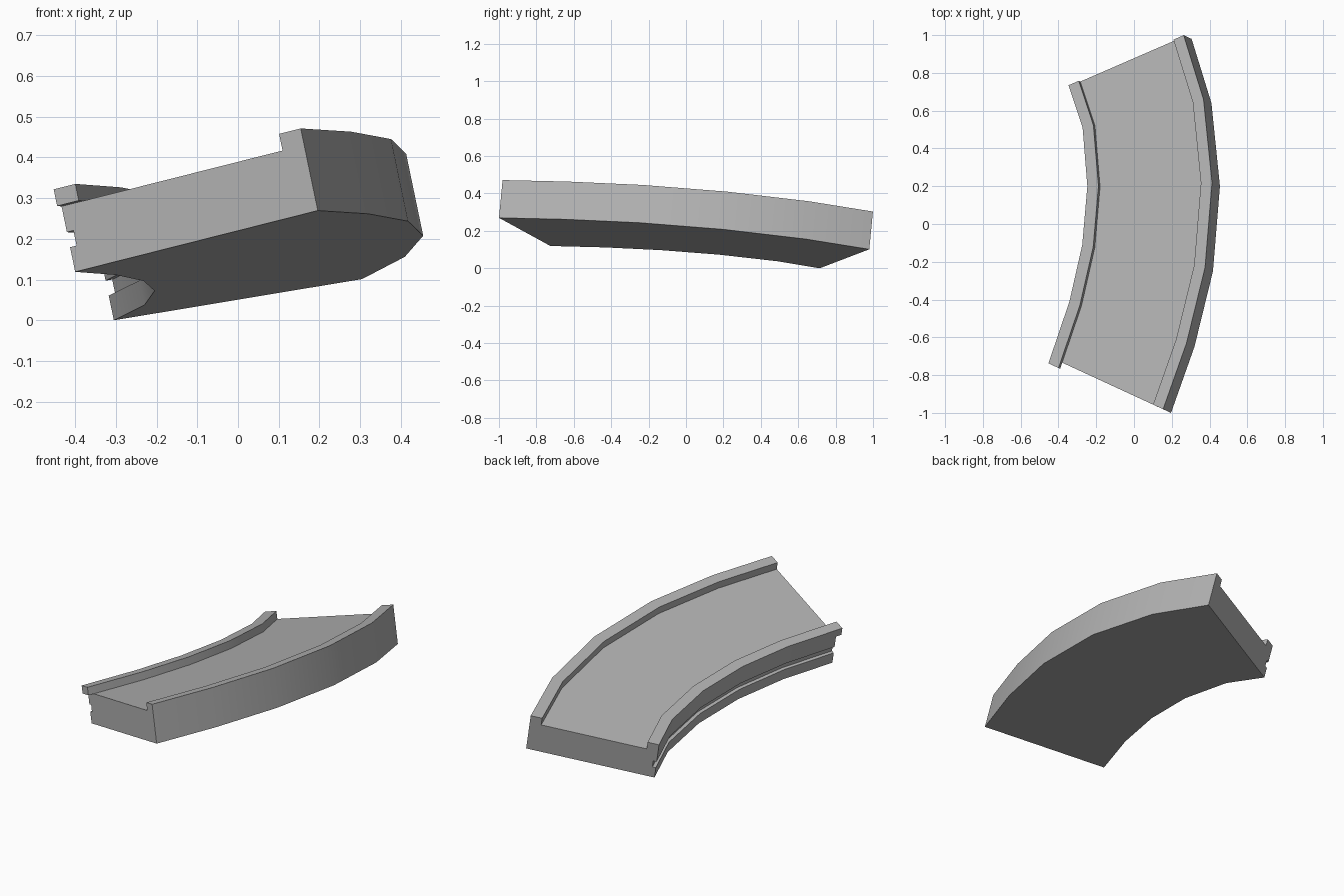
import bpy
import bmesh
from mathutils import Vector

cube = bpy.data.objects.get("Cube")
if cube:
    bpy.data.objects.remove(cube, do_unlink=True)

# Banked plane on which the curved bend lies
SLOPE_X, SLOPE_Y, BASE = 0.208, -0.0964, 0.1323
UP = Vector((-SLOPE_X, -SLOPE_Y, 1)).normalized()
THICK, RAIL_W, RAIL_H = 0.165, 0.06, 0.042

# Plan points of the inner and outer bottom edges, front to back
INNER = [(-0.40, -0.725), (-0.30, -0.43), (-0.232, -0.13),
         (-0.205, 0.18), (-0.23, 0.49), (-0.305, 0.715)]
OUTER = [(0.196, -1.0), (0.32, -0.65), (0.418, -0.25),
         (0.455, 0.20), (0.41, 0.64), (0.305, 0.98)]


def on_plane(p):
    return Vector((p[0], p[1], BASE + SLOPE_X * p[0] + SLOPE_Y * p[1]))


RINGS = [(on_plane(a), on_plane(b)) for a, b in zip(INNER, OUTER)]
WIDTH = sum((b - a).length for a, b in RINGS) / len(RINGS)

grey = bpy.data.materials.new("plain_grey")
grey.use_nodes = True
colour = (0.45, 0.45, 0.45, 1)
grey.diffuse_color = colour
grey.node_tree.nodes["Principled BSDF"].inputs["Base Color"].default_value = colour


def sweep(name, profile, front_extension=0.0):
    """Carry a closed (across, up) profile along the bend and cap both ends."""
    bm = bmesh.new()
    loops = []
    for i, (a, b) in enumerate(RINGS):
        shift = Vector()
        if i == 0:
            shift = (a - RINGS[1][0]).normalized() * front_extension
        loops.append([bm.verts.new(a.lerp(b, u / WIDTH) + UP * v + shift)
                      for u, v in profile])
    n = len(profile)
    for r, s in zip(loops, loops[1:]):
        for j in range(n):
            k = (j + 1) % n
            bm.faces.new((r[j], r[k], s[k], s[j]))
    bm.faces.new(loops[0])
    bm.faces.new(loops[-1])
    bmesh.ops.recalc_face_normals(bm, faces=bm.faces)
    mesh = bpy.data.meshes.new(name)
    bm.to_mesh(mesh)
    bm.free()
    mesh.materials.append(grey)
    obj = bpy.data.objects.new(name, mesh)
    bpy.context.collection.objects.link(obj)
    bpy.ops.object.select_all(action='DESELECT')
    obj.select_set(True)
    bpy.context.view_layer.objects.active = obj
    bpy.ops.object.shade_smooth_by_angle()
    return obj


def box(u0, u1, v0, v1):
    return [(u0, v0), (u1, v0), (u1, v1), (u0, v1)]


# Deck slab with a groove along its inner side
GROOVE, LOW, HIGH = 0.018, 0.062, 0.10
sweep("curved_deck", box(0, WIDTH, 0, THICK)
      + [(0, HIGH), (GROOVE, HIGH), (GROOVE, LOW), (0, LOW)])

# Kerb rails on both edges, the inner one reaching past the front end
top = THICK + RAIL_H
sweep("inner_rail", box(0, RAIL_W, THICK, top), front_extension=0.034)
sweep("outer_rail", box(WIDTH - RAIL_W, WIDTH, THICK, top))
